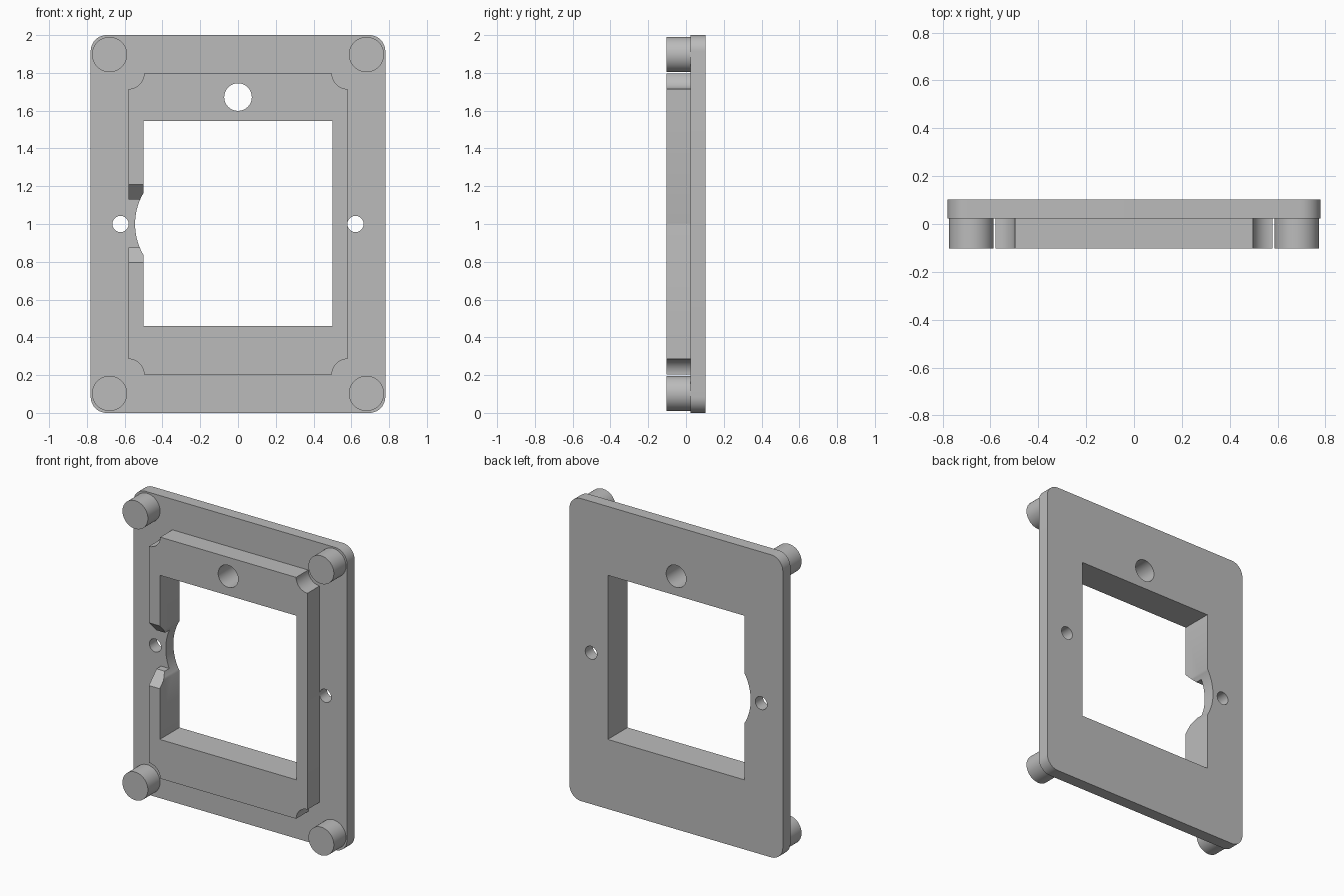
import bpy, math
from math import sin, cos, pi

cube = bpy.data.objects.get("Cube")
if cube:
    bpy.data.objects.remove(cube, do_unlink=True)

FRONT, STEP, BACK = -0.103, 0.024, 0.103
MID = 1.0

grey = bpy.data.materials.new("plain grey")
grey.use_nodes = True
colour = (0.5, 0.5, 0.5, 1)
grey.diffuse_color = colour
grey.node_tree.nodes["Principled BSDF"].inputs["Base Color"].default_value = colour


def arc(cx, cz, r, start, end, steps):
    return [(cx + r * cos(start + (end - start) * i / steps),
             cz + r * sin(start + (end - start) * i / steps)) for i in range(steps + 1)]


def circle(cx, cz, r, steps=64):
    return arc(cx, cz, r, 0, 2 * pi, steps)[:-1]


def box(x0, x1, z0, z1):
    return [(x0, z0), (x1, z0), (x1, z1), (x0, z1)]


def prism(name, outline, near, far, place=lambda u, v, d: (u, d, v)):
    """Extrude a closed outline from depth near to depth far."""
    n = len(outline)
    verts = [place(u, v, d) for d in (near, far) for u, v in outline]
    faces = [list(range(n)), list(range(2 * n - 1, n - 1, -1))]
    faces += [[i, i + n, (i + 1) % n + n, (i + 1) % n] for i in range(n)]
    mesh = bpy.data.meshes.new(name)
    mesh.from_pydata(verts, [], faces)
    mesh.materials.append(grey)
    obj = bpy.data.objects.new(name, mesh)
    bpy.context.collection.objects.link(obj)
    # Consistent outward normals
    bpy.ops.object.select_all(action='DESELECT')
    bpy.context.view_layer.objects.active = obj
    obj.select_set(True)
    bpy.ops.object.mode_set(mode='EDIT')
    bpy.ops.mesh.select_all(action='SELECT')
    bpy.ops.mesh.normals_make_consistent(inside=False)
    bpy.ops.object.mode_set(mode='OBJECT')
    return obj


def finish(obj, cutters=()):
    """Cut the openings, then smooth the curved walls."""
    bpy.ops.object.select_all(action='DESELECT')
    bpy.context.view_layer.objects.active = obj
    obj.select_set(True)
    for cutter in cutters:
        mod = obj.modifiers.new("cut", 'BOOLEAN')
        mod.operation = 'DIFFERENCE'
        mod.solver = 'EXACT'
        mod.object = cutter
        bpy.ops.object.modifier_apply(modifier=mod.name)
    bpy.ops.object.shade_smooth_by_angle(angle=math.radians(30))


# Rounded back plate and raised frame with scooped corners
W, R = 0.78, 0.085
plate_outline, frame_outline = [], []
FW, FH, SCOOP = 0.58, 0.798, 0.083
for k, (sx, sz) in enumerate([(1, 1), (-1, 1), (-1, -1), (1, -1)]):
    a = k * pi / 2
    plate_outline += arc(sx * (W - R), MID + sz * (1 - R), R, a, a + pi / 2, 12)
    frame_outline += arc(sx * FW, MID + sz * FH, SCOOP, a + 3 * pi / 2, a + pi, 12)
plate = prism("back_plate", plate_outline, STEP, BACK)
frame = prism("raised_frame", frame_outline, FRONT, STEP)

# Openings shared by plate and frame
cutters = [
    prism("window_cutter", box(-0.5, 0.5, 0.46, 1.545), -0.5, 0.5),
    prism("top_hole_cutter", circle(0, 1.672, 0.073), -0.5, 0.5),
    prism("side_recess_cutter", circle(-0.22, MID, 0.325, 128), -0.5, 0.5),
]
cutters += [prism("screw_hole_cutter", circle(s * 0.622, MID, 0.043, 48), -0.5, 0.5)
            for s in (-1, 1)]

# Chamfered gap through the right bar of the frame
slope = [(FRONT - 0.1, 0.695), (FRONT - 0.1, 1.31), (FRONT + 0.08, 1.13),
         (STEP + 0.1, 1.13), (STEP + 0.1, 0.875), (FRONT + 0.08, 0.875)]
gap = prism("side_gap_cutter", slope, -0.7, -0.4, lambda u, v, d: (d, u, v))

finish(plate, cutters)
finish(frame, cutters + [gap])
for cutter in cutters + [gap]:
    bpy.data.objects.remove(cutter, do_unlink=True)

# Corner pegs
for side, sx in (("left", 1), ("right", -1)):
    for level, sz in (("top", 1), ("bottom", -1)):
        finish(prism(f"{level}_{side}_peg", circle(sx * 0.68, MID + sz * 0.897, 0.093),
                     FRONT, STEP))
